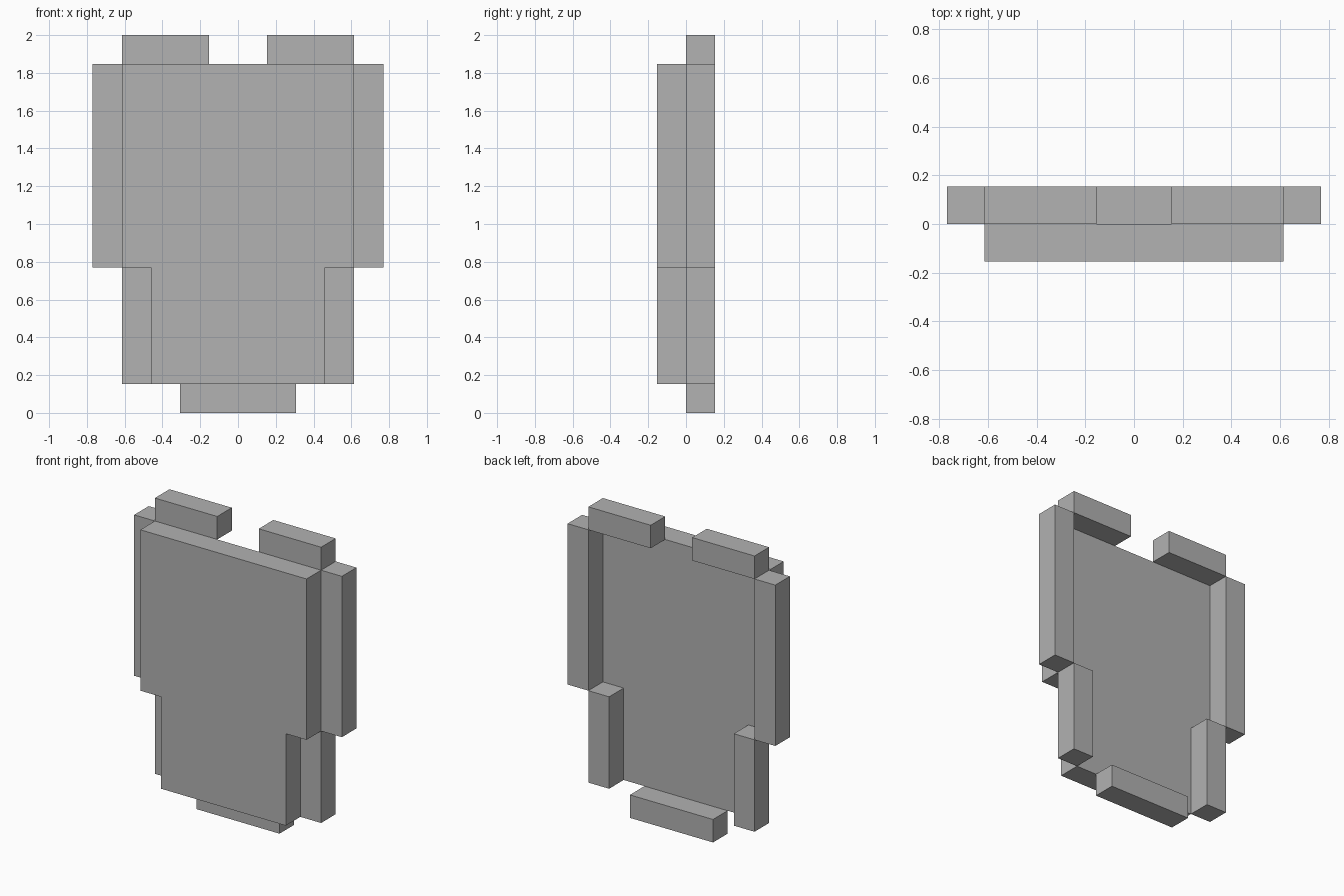
import bpy
import bmesh

U = 2 / 13  # one grid cell of the blocky design

if "Cube" in bpy.data.objects:
    bpy.data.objects.remove(bpy.data.objects["Cube"], do_unlink=True)

grey = bpy.data.materials.new("plain grey")
grey.use_nodes = True
colour = (0.445, 0.445, 0.445, 1)
grey.diffuse_color = colour
grey.node_tree.nodes["Principled BSDF"].inputs["Base Color"].default_value = colour


def slab(name, profile, y0, y1):
    """Extrude an x-z outline, given in cells, from y0 to y1."""
    bm = bmesh.new()
    face = bm.faces.new([bm.verts.new((x * U, y0 * U, z * U)) for x, z in profile])
    moved = bmesh.ops.extrude_face_region(bm, geom=[face], use_keep_orig=True)["geom"]
    bmesh.ops.translate(bm, vec=(0, (y1 - y0) * U, 0),
                        verts=[g for g in moved if isinstance(g, bmesh.types.BMVert)])
    bmesh.ops.recalc_face_normals(bm, faces=bm.faces)
    mesh = bpy.data.meshes.new(name)
    bm.to_mesh(mesh)
    bm.free()
    mesh.materials.append(grey)
    obj = bpy.data.objects.new(name, mesh)
    bpy.context.collection.objects.link(obj)
    return obj


def block(name, x0, x1, z0, z1):
    """Rim block sitting behind the front plate."""
    return slab(name, [(x0, z0), (x1, z0), (x1, z1), (x0, z1)], 0, 1)


# Stepped front plate
half = [(3, 1), (3, 5), (4, 5), (4, 12)]
slab("front_plate", half + [(-x, z) for x, z in reversed(half)], -1, 0)

# Rim blocks, mirrored left and right
for side, s in (("left", 1), ("right", -1)):
    for part, x0, x1, z0, z1 in (("top_tab", 1, 4, 12, 13),
                                 ("upper_rim", 4, 5, 5, 12),
                                 ("lower_rim", 3, 4, 1, 5)):
        block(f"{part}_{side}", *sorted((s * x0, s * x1)), z0, z1)

# Bottom rim
block("bottom_rim", -2, 2, 0, 1)
